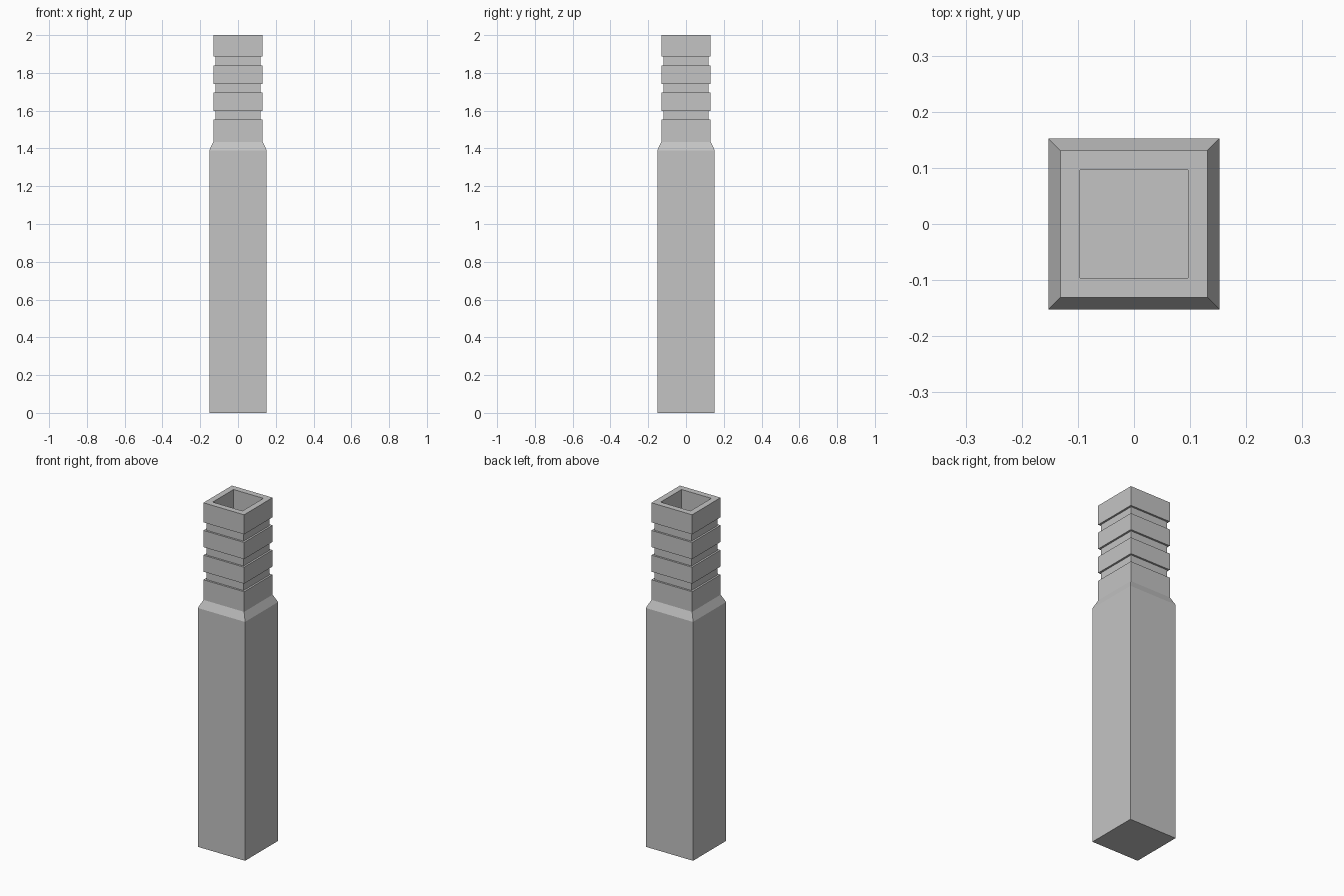
import bpy
import bmesh

if "Cube" in bpy.data.objects:
    bpy.data.objects.remove(bpy.data.objects["Cube"], do_unlink=True)

# Single plain grey
grey = bpy.data.materials.new("plain_grey")
grey.use_nodes = True
colour = (0.55, 0.55, 0.55, 1)
grey.diffuse_color = colour
grey.node_tree.nodes["Principled BSDF"].inputs["Base Color"].default_value = colour

BODY, NECK, GROOVE, SOCKET = 0.152, 0.131, 0.12, 0.096


def square_ring(bm, half, z):
    corners = ((-1, -1), (1, -1), (1, 1), (-1, 1))
    return [bm.verts.new((x * half, y * half, z)) for x, y in corners]


def square_loft(name, profile):
    """Join square rings given as (half width, height) and cap both ends."""
    bm = bmesh.new()
    rings = [square_ring(bm, half, z) for half, z in profile]
    for low, high in zip(rings, rings[1:]):
        for i in range(4):
            j = (i + 1) % 4
            bm.faces.new((low[i], low[j], high[j], high[i]))
    bm.faces.new(rings[0][::-1])
    bm.faces.new(rings[-1])
    bmesh.ops.recalc_face_normals(bm, faces=bm.faces)
    mesh = bpy.data.meshes.new(name)
    bm.to_mesh(mesh)
    bm.free()
    mesh.materials.append(grey)
    obj = bpy.data.objects.new(name, mesh)
    bpy.context.collection.objects.link(obj)
    return obj


# Shaft, sloped shoulder and neck
profile = [(BODY, 0), (BODY, 1.39), (NECK, 1.435)]

# Three square grooves around the neck
for bottom in (1.552, 1.695, 1.839):
    top = bottom + 0.047
    profile += [(NECK, bottom), (GROOVE, bottom), (GROOVE, top), (NECK, top)]

# Rim and open socket in the top
profile += [(NECK, 2), (SOCKET, 2), (SOCKET, 1.435)]

square_loft("square_post", profile)
